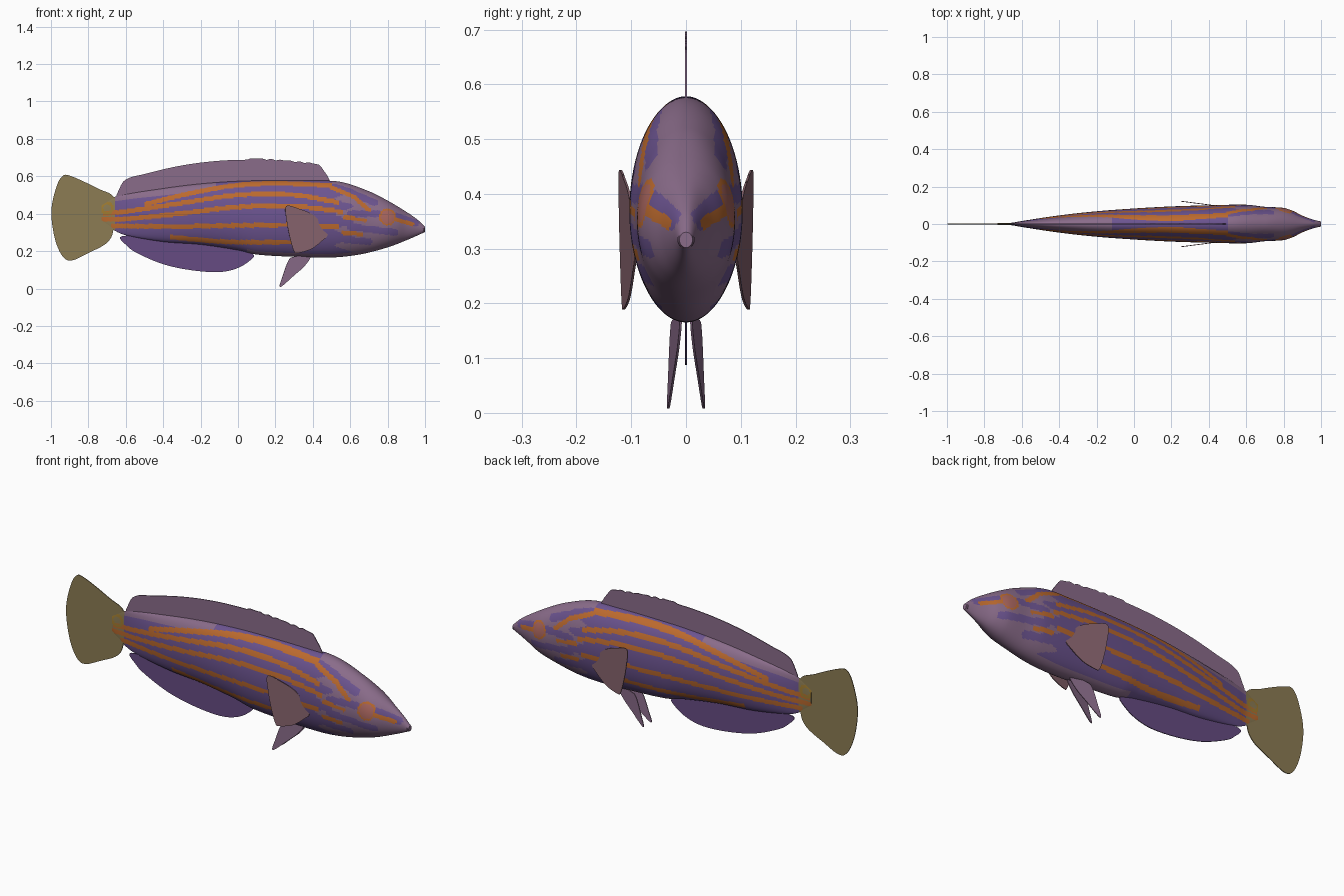
import bpy, bmesh, math
from mathutils import Vector

cube = bpy.data.objects.get("Cube")
if cube:
    bpy.data.objects.remove(cube, do_unlink=True)


def material(name, code):
    rgb = [int(code[i:i + 2], 16) / 255 for i in (0, 2, 4)]
    lin = [((c + 0.055) / 1.055) ** 2.4 for c in rgb] + [1]
    m = bpy.data.materials.new(name)
    m.use_nodes = True
    m.diffuse_color = lin
    m.node_tree.nodes["Principled BSDF"].inputs["Base Color"].default_value = lin
    return m


PURPLE, ORANGE, MAUVE, SALMON, OLIVE, GOLD, VIOLET, ROSE = range(8)
mats = [material(n, c) for n, c in (
    ("purple", "6C5490"), ("orange", "BC6A2E"), ("mauve", "8A6C8A"),
    ("salmon", "A8655E"), ("olive", "8C7C54"), ("gold", "A07C30"),
    ("violet", "664B82"), ("rose mauve", "89656F"))]


def interp(pts, x):
    """Smooth curve through points sorted by x."""
    n = len(pts)
    x = min(max(x, pts[0][0]), pts[-1][0])
    k = max(i for i in range(n - 1) if pts[i][0] <= x)

    def slope(i):
        a, b = pts[max(i - 1, 0)], pts[min(i + 1, n - 1)]
        return (b[1] - a[1]) / (b[0] - a[0])
    (x0, z0), (x1, z1) = pts[k], pts[k + 1]
    h = x1 - x0
    t = (x - x0) / h
    return ((2*t**3 - 3*t*t + 1) * z0 + (t**3 - 2*t*t + t) * h * slope(k)
            + (3*t*t - 2*t**3) * z1 + (t**3 - t*t) * h * slope(k + 1))


def make_object(name, bm, mat_list):
    bmesh.ops.recalc_face_normals(bm, faces=bm.faces)
    me = bpy.data.meshes.new(name)
    bm.to_mesh(me)
    bm.free()
    for m in mat_list:
        me.materials.append(m)
    ob = bpy.data.objects.new(name, me)
    bpy.context.collection.objects.link(ob)
    return ob


# Body outline: back, belly and half width along the length
BACK = [(-.73, .45), (-.66, .49), (-.4, .535), (-.2, .56), (0, .574), (.2, .578),
        (.4, .577), (.55, .57), (.7, .52), (.8, .47), (.9, .41), (.96, .368), (1, .33)]
BELLY = [(-.73, .36), (-.66, .31), (-.6, .285), (-.4, .25), (-.2, .235), (0, .205),
         (.1, .182), (.3, .17), (.5, .166), (.65, .182), (.8, .22), (.9, .258), (1, .302)]
WIDTH = [(-.73, .004), (-.66, .006), (-.6, .016), (-.4, .046), (-.2, .068), (0, .083),
         (.2, .094), (.4, .1), (.6, .103), (.7, .092), (.8, .086), (.85, .07),
         (.9, .045), (.95, .026), (1, .012)]

# Painted pattern: long stripes, then short head streaks
STRIPES = [[(-.5, .45), (-.25, .51), (0, .553), (.25, .562), (.5, .55)],
           [(-.72, .40), (-.6, .412), (-.3, .457), (0, .5), (.3, .5), (.54, .46)],
           [(-.73, .37), (-.6, .372), (-.3, .402), (0, .436), (.3, .44), (.56, .41)],
           [(-.68, .335), (-.4, .332), (0, .337), (.3, .34), (.54, .33)],
           [(-.36, .275), (-.1, .252), (.1, .247), (.34, .25)]]
ORANGE_STREAKS = [(.5, .54, .62, .49), (.62, .49, .7, .42), (.57, .38, .68, .365),
                  (.84, .37, .93, .345), (.56, .30, .66, .29)]
PURPLE_STREAKS = [(.56, .53, .73, .46), (.6, .40, .75, .40), (.6, .33, .84, .30),
                  (.84, .39, .95, .35), (.58, .26, .7, .25)]


def near(streaks, p, size):
    for x0, z0, x1, z1 in streaks:
        a, d = Vector((x0, z0)), Vector((x1 - x0, z1 - z0))
        t = min(max((p - a).dot(d) / d.length_squared, 0), 1)
        if (p - a - d * t).length < size:
            return True
    return False


def body_color(c):
    x, z = c.x, c.z
    p = Vector((x, z))
    low, high = interp(BELLY, x), interp(BACK, x)
    h = (z - low) / (high - low)
    ring = (p - Vector((-.70, .43))).length
    if .02 < ring < .036:
        return GOLD
    eye = (p - Vector((.8, .382))).length
    if eye < .045:
        return SALMON if eye < .036 else ORANGE
    for s in STRIPES:
        if s[0][0] < x < s[-1][0] and abs(z - interp(s, x)) < .0125:
            return ORANGE
    if x < -.66:
        return OLIVE
    if near(ORANGE_STREAKS, p, .011):
        return ORANGE
    if near(PURPLE_STREAKS, p, .018):
        return PURPLE
    if x > .57 + .05 * math.sin(z * 75) or (x > .5 and h > .96):
        return MAUVE
    if x > .05 and h < .05 or x < -.12 and h > .87:
        return MAUVE
    return PURPLE


# Body
LONG, ROUND = 240, 144
bm = bmesh.new()
rings = []
for i in range(LONG + 1):
    x = -.73 + 1.73 * i / LONG
    top, low, w = interp(BACK, x), interp(BELLY, x), interp(WIDTH, x)
    rings.append([bm.verts.new((x, w * math.sin(a), (top + low) / 2 + (top - low) / 2 * math.cos(a)))
                  for a in (math.tau * j / ROUND for j in range(ROUND))])
for a, b in zip(rings, rings[1:]):
    for j in range(ROUND):
        k = (j + 1) % ROUND
        f = bm.faces.new((a[j], a[k], b[k], b[j]))
        f.material_index = body_color(f.calc_center_median())
        f.smooth = True
bm.faces.new(rings[0]).material_index = OLIVE
bm.faces.new(rings[-1]).material_index = MAUVE
make_object("body", bm, mats)

# Lips
bpy.ops.mesh.primitive_torus_add(location=(.992, 0, .316), rotation=(0, math.pi / 2, 0),
                                 major_radius=.01, minor_radius=.006,
                                 major_segments=24, minor_segments=10)
lips = bpy.context.object
lips.name = "lips"
lips.data.materials.append(mats[MAUVE])
bpy.ops.object.shade_smooth_by_angle()


def rounded(pts, steps=6):
    """Closed smooth outline through the points."""
    out, n = [], len(pts)
    for i in range(n):
        a, b, c, d = (Vector(pts[(i + k) % n]) for k in (-1, 0, 1, 2))
        for s in range(steps):
            t = s / steps
            out.append(.5 * (2*b + (c - a)*t + (2*a - 5*b + 4*c - d)*t*t
                             + (3*b - a - 3*c + d)*t**3))
    return out


def fin(name, outline, color, depth=lambda x, z: 0, thick=.004):
    bm = bmesh.new()
    bm.faces.new([bm.verts.new((p[0], depth(p[0], p[1]), p[1])) for p in outline])
    bmesh.ops.triangulate(bm, faces=bm.faces)
    ob = make_object(name, bm, [mats[color]])
    mod = ob.modifiers.new("thickness", "SOLIDIFY")
    mod.thickness, mod.offset = thick, 0
    return ob


# Tail fin
fin("tail_fin", rounded([(-.66, .48), (-.75, .535), (-.89, .6), (-.94, .6), (-.975, .53),
                         (-.998, .41), (-.98, .27), (-.94, .175), (-.89, .15), (-.8, .19),
                         (-.7, .245), (-.665, .32)]), OLIVE)

# Back fin with a scalloped front half
CREST = [(-.65, .5), (-.61, .575), (-.5, .612), (-.3, .658), (-.1, .683), (.1, .688),
         (.3, .674), (.43, .655), (.47, .615), (.5, .56)]
xs = [-.65 + 1.15 * i / 150 for i in range(151)]
edge = [(x, interp(CREST, x) + (.008 * abs(math.sin(x * 62)) if .05 < x < .46 else 0)) for x in xs]
fin("back_fin", edge + [(x, interp(BACK, x) - .02) for x in reversed(xs[::5])], MAUVE)

# Belly fin
fin("belly_fin", rounded([(-.62, .28), (-.59, .225), (-.53, .185), (-.4, .13), (-.25, .098),
                          (-.1, .088), (0, .11), (.07, .155), (.08, .185), (0, .23),
                          (-.2, .255), (-.4, .275)]), VIOLET)

# Paired fins
SIDE = [(.257, .44), (.262, .35), (.28, .26), (.3, .198), (.32, .19), (.39, .21),
        (.45, .255), (.48, .29), (.45, .345), (.4, .395), (.33, .425)]
PELVIC = [(.27, .15), (.3, .17), (.385, .175), (.36, .125), (.3, .07), (.225, .008), (.24, .07)]
for side, s in (("left", 1), ("right", -1)):
    fin(side + "_side_fin", rounded(SIDE), ROSE, lambda x, z: s * (.092 + (.48 - x) * .13))
    fin(side + "_pelvic_fin", rounded(PELVIC), MAUVE, lambda x, z: s * (.066 - .15 * x + .01 * z))
